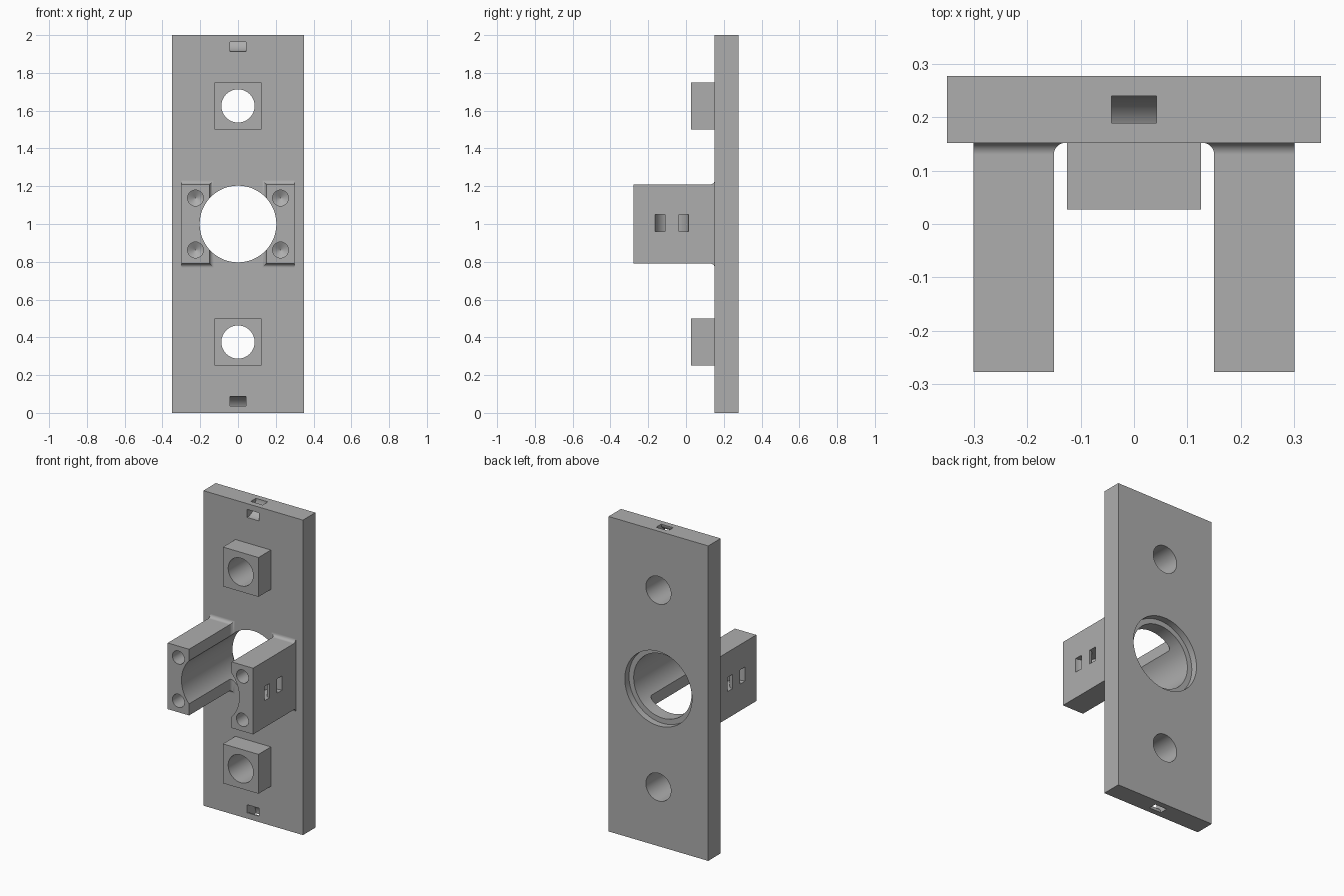
import bpy, bmesh, math
from mathutils import Matrix

if "Cube" in bpy.data.objects:
    bpy.data.objects.remove(bpy.data.objects["Cube"])

FRONT, BACK = 0.152, 0.277      # front and back faces of the plate
ARM_TIP = -0.277


def make_object(name, bm):
    bmesh.ops.recalc_face_normals(bm, faces=bm.faces)
    mesh = bpy.data.meshes.new(name)
    bm.to_mesh(mesh)
    bm.free()
    ob = bpy.data.objects.new(name, mesh)
    bpy.context.collection.objects.link(ob)
    return ob


def loft(name, rings, closed=False):
    """Skin equal-length rings; cap the ends, or join last to first."""
    bm = bmesh.new()
    loops = [[bm.verts.new(p) for p in ring] for ring in rings]
    pairs = list(zip(loops, loops[1:]))
    if closed:
        pairs.append((loops[-1], loops[0]))
    else:
        bm.faces.new(loops[0])
        bm.faces.new(loops[-1])
    for a, b in pairs:
        n = len(a)
        for i in range(n):
            j = (i + 1) % n
            bm.faces.new((a[i], a[j], b[j], b[i]))
    return make_object(name, bm)


def rect(x0, x1, z0, z1, y):
    return [(x0, y, z0), (x1, y, z0), (x1, y, z1), (x0, y, z1)]


def box(name, x0, x1, y0, y1, z0, z1):
    return loft(name, [rect(x0, x1, z0, z1, y0), rect(x0, x1, z0, z1, y1)])


def turned(name, profile, axis, centre, closed=False, n=64):
    """Turn (radius, height) points around the x, y or z axis."""
    rot = {'X': Matrix.Rotation(math.pi / 2, 4, 'Y'),
           'Y': Matrix.Rotation(-math.pi / 2, 4, 'X'),
           'Z': Matrix.Identity(4)}[axis]
    m = Matrix.Translation(centre) @ rot
    rings = []
    for r, h in profile:
        ring = []
        for i in range(n):
            a = 2 * math.pi * (i + 0.5) / n
            ring.append(m @ Matrix.Translation((r * math.cos(a), r * math.sin(a), h)).translation)
        rings.append(ring)
    return loft(name, rings, closed)


def combine(target, other, operation):
    mod = target.modifiers.new(operation.lower(), 'BOOLEAN')
    mod.operation, mod.solver, mod.object = operation, 'EXACT', other
    bpy.context.view_layer.objects.active = target
    bpy.ops.object.modifier_apply(modifier=mod.name)
    bpy.data.objects.remove(other, do_unlink=True)


# Back plate
plate = box("mounting_plate", -0.35, 0.35, FRONT, BACK, 0, 2)

# Square pads around the small holes
for z in (0.375, 1.625):
    combine(plate, box("pad", -0.125, 0.125, FRONT - 0.125, FRONT + 0.03,
                       z - 0.125, z + 0.125), 'UNION')

# Clamp arms with a fillet where they meet the plate
R, STEPS = 0.022, 8
sections = [(ARM_TIP, 0)]
for i in range(STEPS + 1):
    a = math.pi / 2 * i / STEPS
    sections.append((FRONT - R + R * math.sin(a), R * (1 - math.cos(a))))
sections.append((FRONT + 0.03, R))
for s in (-1, 1):
    arm = loft("arm", [rect(s * (0.15 - e), s * 0.30, 0.79 - e, 1.21 + e, y)
                       for y, e in sections])
    combine(plate, arm, 'UNION')

# Main bore, rear counterbore and small through holes
cutters = [turned("bore", [(0.203, -0.5), (0.203, 0.5)], 'Y', (0, 0, 1), n=96),
           turned("counterbore", [(0.236, BACK - 0.042), (0.236, 0.4)], 'Y', (0, 0, 1), n=96)]
for z in (0.375, 1.625):
    cutters.append(turned("hole", [(0.088, -0.5), (0.088, 0.5)], 'Y', (0, 0, z)))

# Blind screw holes with drill-point bottoms
for x in (-0.225, 0.225):
    for z in (0.8625, 1.1375):
        cutters.append(turned("screw_hole", [(0.042, -0.1), (0.042, 0.25), (0.0005, 0.275)],
                              'Y', (x, ARM_TIP, z), n=40))


# Curved cable-tie channels: rings centred on a face or edge
def channel(axis, centre, half):
    return turned("tie_channel", [(0.037, -half), (0.088, -half), (0.088, half), (0.037, half)],
                  axis, centre, closed=True)


for z in (0, 2):
    cutters.append(channel('X', (0, FRONT, z), 0.042))
for x in (-0.30, 0.30):
    cutters.append(channel('Z', (x, -0.075, 1.005), 0.045))
for c in cutters:
    combine(plate, c, 'DIFFERENCE')

# Colour and shading
grey = bpy.data.materials.new("plain_grey")
grey.diffuse_color = (0.42, 0.42, 0.42, 1)
grey.use_nodes = True
grey.node_tree.nodes["Principled BSDF"].inputs["Base Color"].default_value = grey.diffuse_color
plate.data.materials.clear()
plate.data.materials.append(grey)
bpy.ops.object.select_all(action='DESELECT')
plate.select_set(True)
bpy.context.view_layer.objects.active = plate
bpy.ops.object.shade_smooth_by_angle(angle=math.radians(25))
weighted = plate.modifiers.new("weighted_normals", 'WEIGHTED_NORMAL')
weighted.keep_sharp = True
